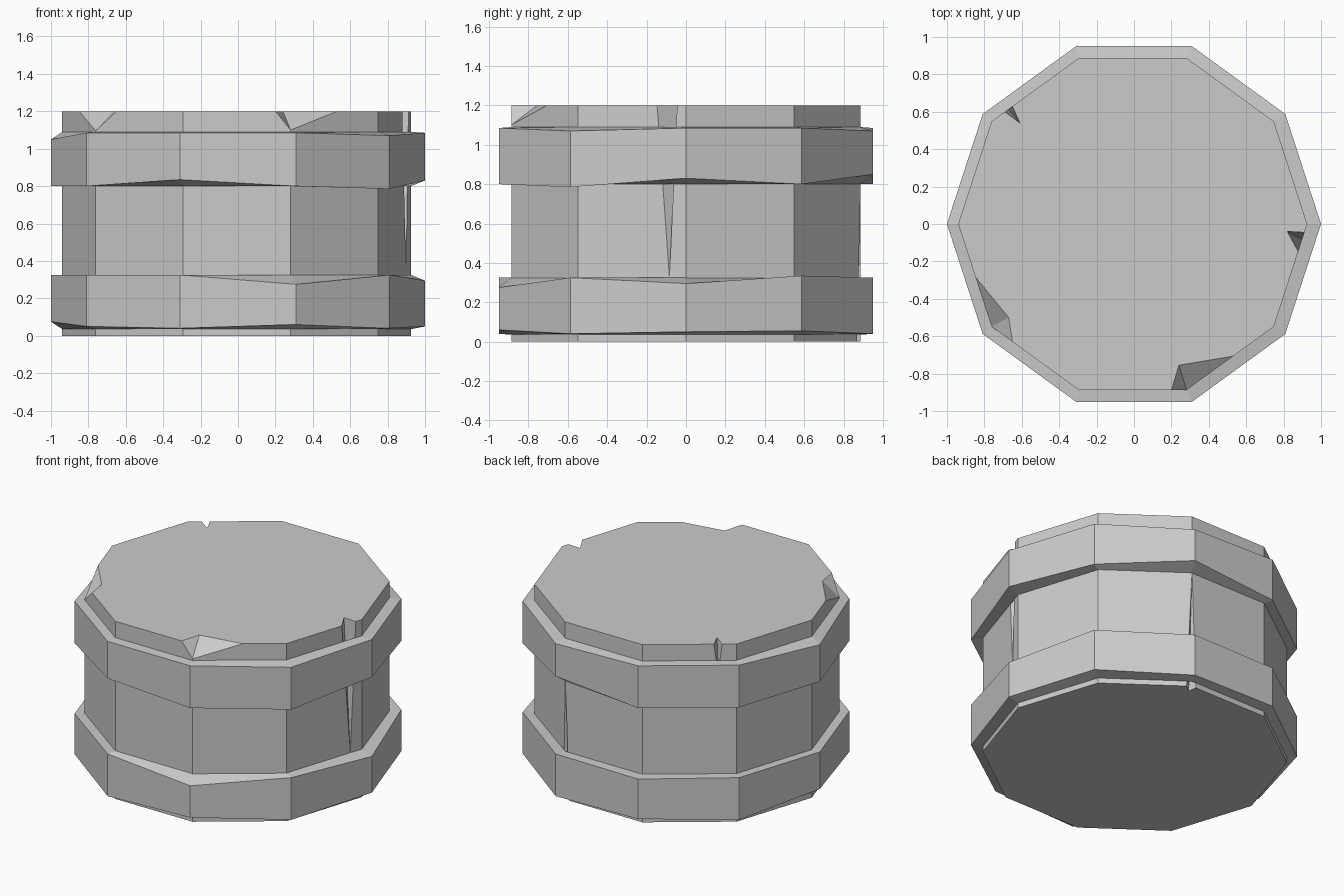
import bpy, bmesh, math
from mathutils import Vector

cube = bpy.data.objects.get("Cube")
if cube:
    bpy.data.objects.remove(cube, do_unlink=True)

SIDES = 10
BODY_R, BODY_X, HEIGHT = 0.933, -0.007, 1.2

# Single plain stone colour
stone = bpy.data.materials.new("grey stone")
stone.use_nodes = True
GREY = (0.6, 0.6, 0.6, 1.0)
stone.diffuse_color = GREY
stone.node_tree.nodes["Principled BSDF"].inputs["Base Color"].default_value = GREY


def finish(name, bm):
    bmesh.ops.recalc_face_normals(bm, faces=bm.faces[:])
    mesh = bpy.data.meshes.new(name)
    bm.to_mesh(mesh)
    bm.free()
    mesh.materials.append(stone)
    obj = bpy.data.objects.new(name, mesh)
    bpy.context.collection.objects.link(obj)
    return obj


def ring(bm, radius, heights, x=0.0):
    step = math.tau / SIDES
    return [bm.verts.new((x + radius * math.cos(i * step), radius * math.sin(i * step), z))
            for i, z in enumerate(heights)]


def bridge(bm, low, high):
    for i in range(SIDES):
        j = (i + 1) % SIDES
        bm.faces.new((low[i], low[j], high[j], high[i]))


def make_body():
    bm = bmesh.new()
    low = ring(bm, BODY_R, [0.0] * SIDES, BODY_X)
    high = ring(bm, BODY_R, [HEIGHT] * SIDES, BODY_X)
    bridge(bm, low, high)
    bm.faces.new(low)
    bm.faces.new(high)
    return finish("drum_body", bm)


def make_band(name, inner_low, inner_high, lows, highs):
    """Hoop around the body with an uneven, worn outer edge."""
    bm = bmesh.new()
    inner_r = BODY_R - 0.002
    loops = [ring(bm, inner_r, [inner_low] * SIDES, BODY_X), ring(bm, 1.0, lows),
             ring(bm, 1.0, highs), ring(bm, inner_r, [inner_high] * SIDES, BODY_X)]
    for k in range(4):
        bridge(bm, loops[k], loops[(k + 1) % 4])
    return finish(name, bm)


def cut_chip(body, rim_a, rim_b, inner, tip, z):
    """Cut a wedge whose mouth lies on an end face and which tapers to its tip."""
    tip = Vector(tip)
    root = Vector((*inner, z))
    mouth = [root]
    for p in (rim_a, rim_b):
        mouth.append(root + (Vector((*p, z)) - root) * 4)
    bm = bmesh.new()
    verts = [bm.verts.new(tip)] + [bm.verts.new(tip + (p - tip) * 1.1) for p in mouth]
    bmesh.ops.convex_hull(bm, input=verts)
    cutter = finish("chip_cutter", bm)
    cutter.hide_render = True
    mod = body.modifiers.new("chip", "BOOLEAN")
    mod.operation = "DIFFERENCE"
    mod.solver = "EXACT"
    mod.object = cutter
    bpy.context.view_layer.objects.active = body
    bpy.ops.object.modifier_apply(modifier=mod.name)
    bpy.data.objects.remove(cutter, do_unlink=True)


body = make_body()

# Broken rim corners at the front
cut_chip(body, (0.2, -0.888), (0.54, -0.705), (0.24, -0.755), (0.281, -0.888, 1.1), HEIGHT)
cut_chip(body, (-0.85, -0.28), (-0.65, -0.63), (-0.67, -0.5), (-0.762, -0.549, 1.095), HEIGHT)
# Small nick at the back and long crack down the side
cut_chip(body, (-0.69, 0.6), (-0.65, 0.63), (-0.61, 0.54), (-0.672, 0.615, 1.0), HEIGHT)
cut_chip(body, (0.912, -0.045), (0.88, -0.15), (0.82, -0.04), (0.9, -0.085, 0.31), HEIGHT)
# Crack rising from the base at the back
cut_chip(body, (0.31, 0.87), (0.25, 0.888), (0.26, 0.83), (0.281, 0.888, 0.82), 0.0)

# Hoops, outer heights listed anticlockwise from +x
make_band("upper_band", 0.8, 1.09,
          [0.83, 0.8, 0.85, 0.8, 0.8, 0.8, 0.8, 0.835, 0.8, 0.785],
          [1.085, 1.085, 1.07, 1.085, 1.085, 1.05, 1.085, 1.085, 1.085, 1.07])
make_band("lower_band", 0.035, 0.325,
          [0.05, 0.055, 0.04, 0.05, 0.04, 0.075, 0.05, 0.04, 0.06, 0.04],
          [0.295, 0.335, 0.325, 0.32, 0.325, 0.325, 0.325, 0.325, 0.275, 0.325])
